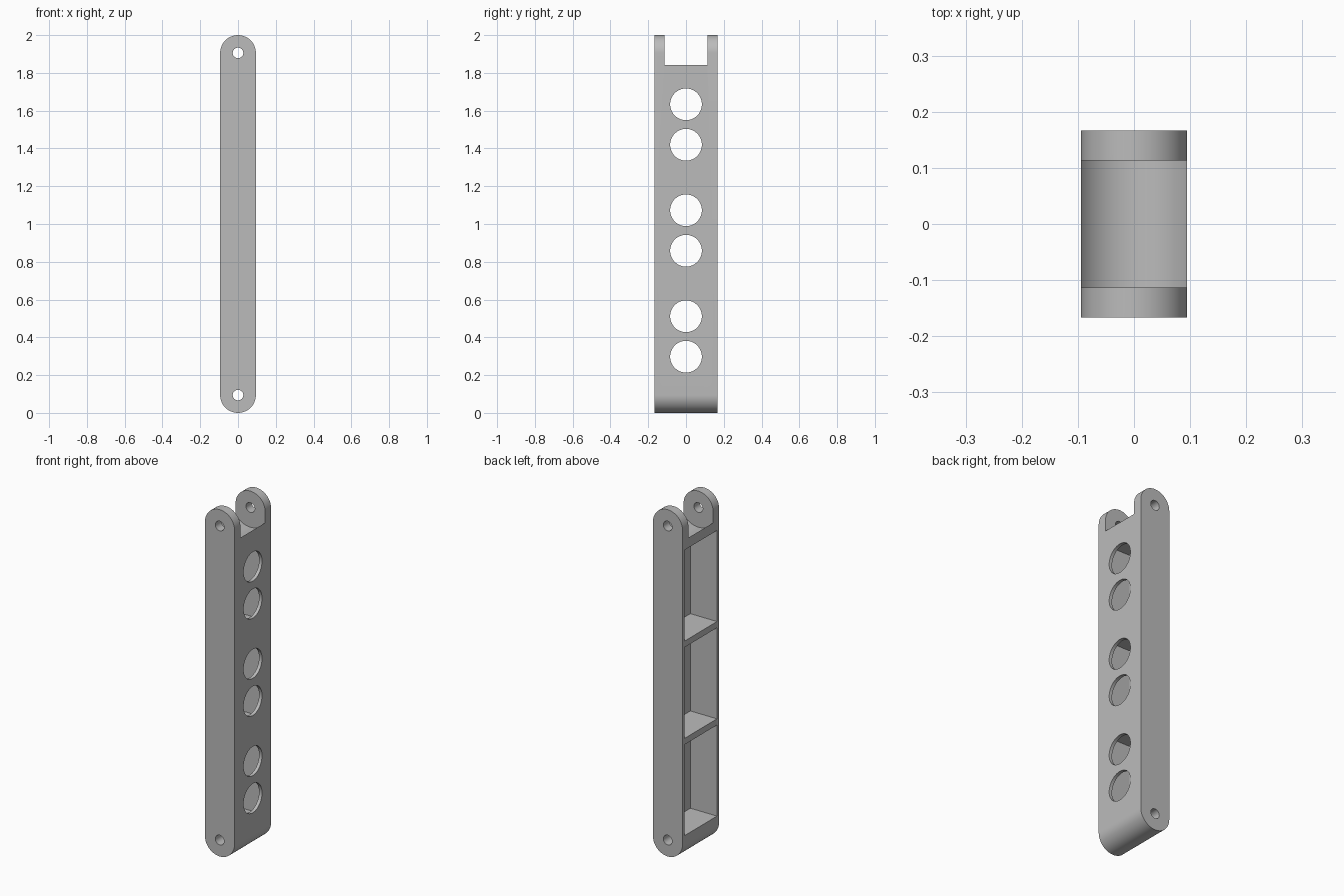
import bpy, bmesh, math
from mathutils import Matrix, Vector

cube = bpy.data.objects.get("Cube")
if cube:
    bpy.data.objects.remove(cube, do_unlink=True)

R, HALF_Y = 0.0945, 0.1665          # end radius, half depth
PIN_LOW, PIN_HIGH = R, 2 - R        # pin axis heights
WALL = 0.019
POCKET_H, PITCH, FIRST = 0.525, 0.561, 0.138

grey = bpy.data.materials.new("plain_grey")
grey.use_nodes = True
colour = (0.5, 0.5, 0.5, 1)
grey.diffuse_color = colour
grey.node_tree.nodes["Principled BSDF"].inputs["Base Color"].default_value = colour


def make_object(name, bm):
    bmesh.ops.recalc_face_normals(bm, faces=bm.faces)
    mesh = bpy.data.meshes.new(name)
    bm.to_mesh(mesh)
    bm.free()
    mesh.materials.append(grey)
    obj = bpy.data.objects.new(name, mesh)
    bpy.context.collection.objects.link(obj)
    return obj


def cylinder(name, radius, length, centre, axis):
    bm = bmesh.new()
    turn = Vector((0, 0, 1)).rotation_difference(Vector(axis)).to_matrix().to_4x4()
    bmesh.ops.create_cone(bm, cap_ends=True, segments=64, radius1=radius, radius2=radius,
                          depth=length, matrix=Matrix.Translation(centre) @ turn)
    return make_object(name, bm)


def box(name, size, centre):
    bm = bmesh.new()
    bmesh.ops.create_cube(bm, size=1, matrix=Matrix.Translation(centre) @ Matrix.Diagonal((*size, 1)))
    return make_object(name, bm)


# Link body: a round-ended profile extruded front to back
bm = bmesh.new()
steps = 32
ring = []
for centre_z, start in ((PIN_HIGH, 0), (PIN_LOW, math.pi)):
    for i in range(steps + 1):
        a = start + math.pi * i / steps
        ring.append(bm.verts.new((R * math.cos(a), -HALF_Y, centre_z + R * math.sin(a))))
face = bm.faces.new(ring)
new = bmesh.ops.extrude_face_region(bm, geom=[face])["geom"]
bmesh.ops.translate(bm, vec=(0, 2 * HALF_Y, 0),
                    verts=[v for v in new if isinstance(v, bmesh.types.BMVert)])
body = make_object("link_body", bm)

# Cutters: pin holes, curved clevis slot, open pockets and round plate holes
cutters = [cylinder("pin_hole", 0.028, 1, (0, 0, z), (0, 1, 0)) for z in (PIN_LOW, PIN_HIGH)]
cutters.append(cylinder("clevis_slot", R + WALL, 0.226, (0, 0, PIN_HIGH), (0, 1, 0)))
for i in range(3):
    mid = FIRST + POCKET_H / 2 + i * PITCH
    cutters.append(box("pocket", (0.4, 2 * (HALF_Y - WALL), POCKET_H),
                       (R - WALL - 0.2, 0, mid)))
    for side in (-1, 1):
        cutters.append(cylinder("plate_hole", 0.084, 0.1,
                                (R, 0, mid + 0.004 + side * 0.107), (1, 0, 0)))

for cutter in cutters:
    cutter.hide_render = True
    mod = body.modifiers.new(cutter.name, "BOOLEAN")
    mod.operation, mod.solver, mod.object = "DIFFERENCE", "EXACT", cutter

# Bake the cuts and drop the cutters
bpy.context.view_layer.update()
graph = bpy.context.evaluated_depsgraph_get()
result = bpy.data.meshes.new_from_object(body.evaluated_get(graph))
body.modifiers.clear()
body.data = result
for cutter in cutters:
    bpy.data.objects.remove(cutter, do_unlink=True)

# Smooth the round surfaces, keep the edges crisp
bpy.ops.object.select_all(action="DESELECT")
body.select_set(True)
bpy.context.view_layer.objects.active = body
bpy.ops.object.shade_smooth_by_angle(angle=math.radians(30))
